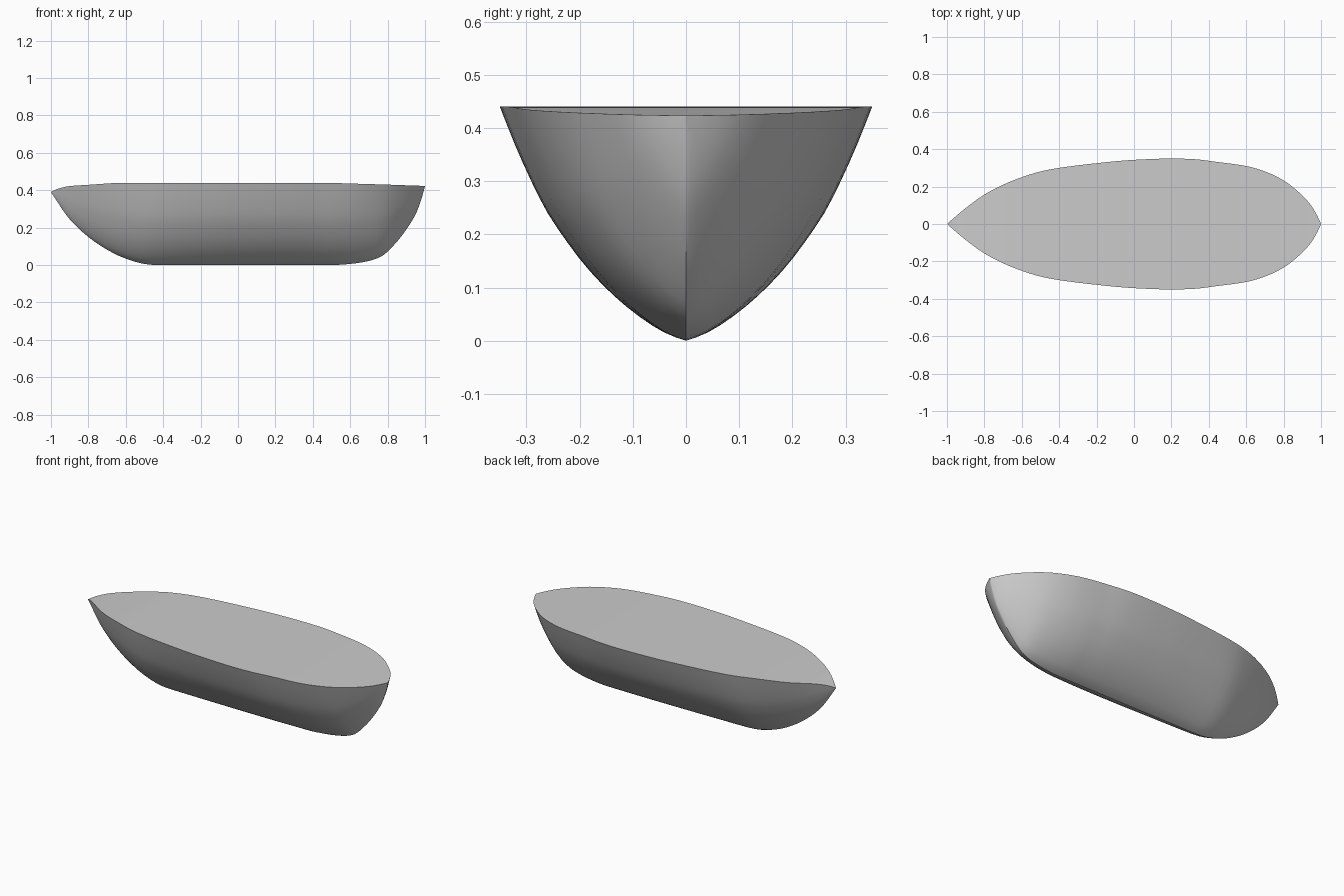
import bpy, bmesh, math

if "Cube" in bpy.data.objects:
    bpy.data.objects.remove(bpy.data.objects["Cube"])

# Hull lines: keel height, sheer (deck edge) height, deck half-breadth along x
KEEL = [(-1, .39), (-.9, .245), (-.8, .15), (-.7, .082), (-.6, .034), (-.5, .006), (-.44, 0),
        (0, 0), (.5, 0), (.6, .006), (.7, .022), (.77, .048), (.85, .125), (.9, .19), (.95, .272),
        (.98, .35), (1, .423)]
SHEER = [(-1, .39), (-.96, .409), (-.9, .422), (-.8, .429), (-.6, .44), (.4, .44), (.7, .433), (1, .423)]
BEAM = [(-1, 0), (-.9, .085), (-.8, .157), (-.7, .21), (-.6, .25), (-.5, .281), (-.4, .30), (-.2, .325),
        (0, .343), (.2, .35), (.3, .348), (.45, .331), (.6, .31), (.7, .281), (.8, .233),
        (.9, .152), (.95, .095), (.98, .044), (1, 0)]
# Midship section: height fraction, breadth fraction
SECTION = [(0, 0), (.025, .09), (.075, .2), (.18, .37), (.31, .53), (.44, .655), (.555, .75),
           (.68, .83), (.84, .92), (1, 1)]


def curve(pts, x):
    """Monotone cubic interpolation through pts."""
    d = [(b[1] - a[1]) / (b[0] - a[0]) for a, b in zip(pts, pts[1:])]
    m = [d[0]] + [2 * a * b / (a + b) if a * b > 0 else 0 for a, b in zip(d, d[1:])] + [d[-1]]
    i = 0
    while i < len(pts) - 2 and x > pts[i + 1][0]:
        i += 1
    (x0, y0), (x1, y1) = pts[i], pts[i + 1]
    h = x1 - x0
    t = (x - x0) / h
    return ((1 + 2 * t) * (1 - t) ** 2 * y0 + t * (1 - t) ** 2 * h * m[i]
            + t * t * (3 - 2 * t) * y1 + t * t * (t - 1) * h * m[i + 1])


N, M = 64, 18
bm = bmesh.new()
rows = []
for i in range(N + 1):
    x = -math.cos(math.pi * i / N)
    k, s, b = curve(KEEL, x), curve(SHEER, x), curve(BEAM, x)
    end = min(1, max(0, (abs(x) - .5) / .5))      # sections get straighter at the ends
    row = []
    for j in range(-M, M + 1):
        t = (abs(j) / M) ** 1.5
        y = curve(SECTION, t)
        y += (t - y) * .45 * end
        row.append(bm.verts.new((x, math.copysign(b * y, j), k + (s - k) * t)))
    rows.append(row)

# Hull skin and flat deck strips
for r, q in zip(rows, rows[1:]):
    for j in range(2 * M):
        bm.faces.new((r[j], r[j + 1], q[j + 1], q[j]))
    bm.faces.new((r[0], q[0], q[-1], r[-1]))
bmesh.ops.remove_doubles(bm, verts=bm.verts, dist=1e-5)
bmesh.ops.recalc_face_normals(bm, faces=bm.faces)

mesh = bpy.data.meshes.new("boat_hull")
bm.to_mesh(mesh)
bm.free()
hull = bpy.data.objects.new("boat_hull", mesh)
bpy.context.collection.objects.link(hull)
bpy.context.view_layer.objects.active = hull
hull.select_set(True)
bpy.ops.object.shade_smooth_by_angle(angle=math.radians(35))
